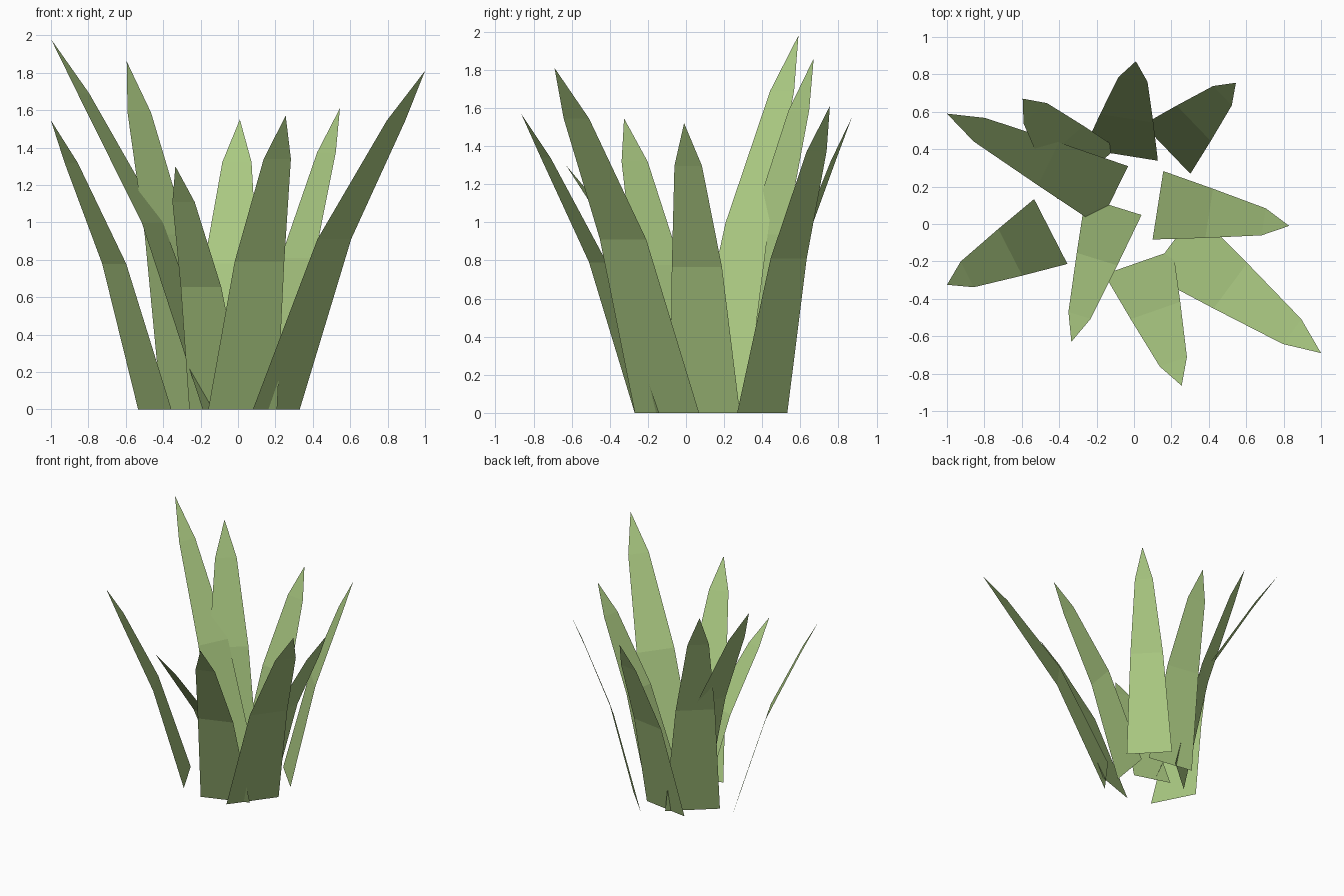
import bpy, bmesh
from mathutils import Vector

cube = bpy.data.objects.get("Cube")
if cube:
    bpy.data.objects.remove(cube, do_unlink=True)

# Single leaf colour
leaf = bpy.data.materials.new("leaf_green")
leaf.use_nodes = True
colour = (0.40, 0.58, 0.22, 1)
leaf.diffuse_color = colour
leaf.node_tree.nodes["Principled BSDF"].inputs["Base Color"].default_value = colour

# Shared blade profile: (lean fraction, height fraction, width fraction)
PROFILE = [(0, 0, 1), (0.39, 0.503, 0.72), (0.805, 0.853, 0.395)]


def blade(name, base, tip, width):
    """Flat folded leaf that leans from its base centre out to a pointed tip."""
    root, top = Vector((*base, 0)), Vector(tip)
    lean = Vector((top.x - root.x, top.y - root.y, 0))
    side = lean.cross(Vector((0, 0, 1))).normalized() * width / 2
    bm = bmesh.new()
    rows = []
    for out, up, wide in PROFILE:
        centre = root + lean * out + Vector((0, 0, top.z * up))
        rows.append([bm.verts.new(centre + side * wide * s) for s in (-1, 1)])
    for low, high in zip(rows, rows[1:]):
        bm.faces.new((low[0], low[1], high[1], high[0]))
    bm.faces.new((*rows[-1], bm.verts.new(top)))
    # Outer face of the leaf points away from the clump
    bm.normal_update()
    for face in bm.faces:
        if face.normal.dot(lean) < 0:
            face.normal_flip()
    mesh = bpy.data.meshes.new(name)
    bm.to_mesh(mesh)
    bm.free()
    mesh.materials.append(leaf)
    bpy.context.collection.objects.link(bpy.data.objects.new(name, mesh))


# Clump of leaves: name, base centre, tip, base width
blade("back_leaf", (-0.07, 0.37), (0.01, 0.87, 1.55), 0.40)
blade("back_left_leaf", (0.175, 0.40), (0.545, 0.755, 1.61), 0.365)
blade("left_leaf", (0.128, 0.10), (0.83, -0.01, 1.52), 0.37)
blade("front_left_leaf", (0.205, -0.10), (1.0, -0.69, 1.81), 0.42)
blade("front_leaf", (0.025, -0.205), (0.255, -0.865, 1.57), 0.39)
blade("front_right_leaf", (-0.11, 0.095), (-0.335, -0.63, 1.30), 0.315)
blade("right_leaf", (-0.445, -0.04), (-1.0, -0.325, 1.545), 0.39)
blade("tall_right_leaf", (-0.11, 0.15), (-1.0, 0.59, 1.98), 0.355)
blade("back_right_leaf", (-0.25, 0.27), (-0.595, 0.67, 1.86), 0.42)
